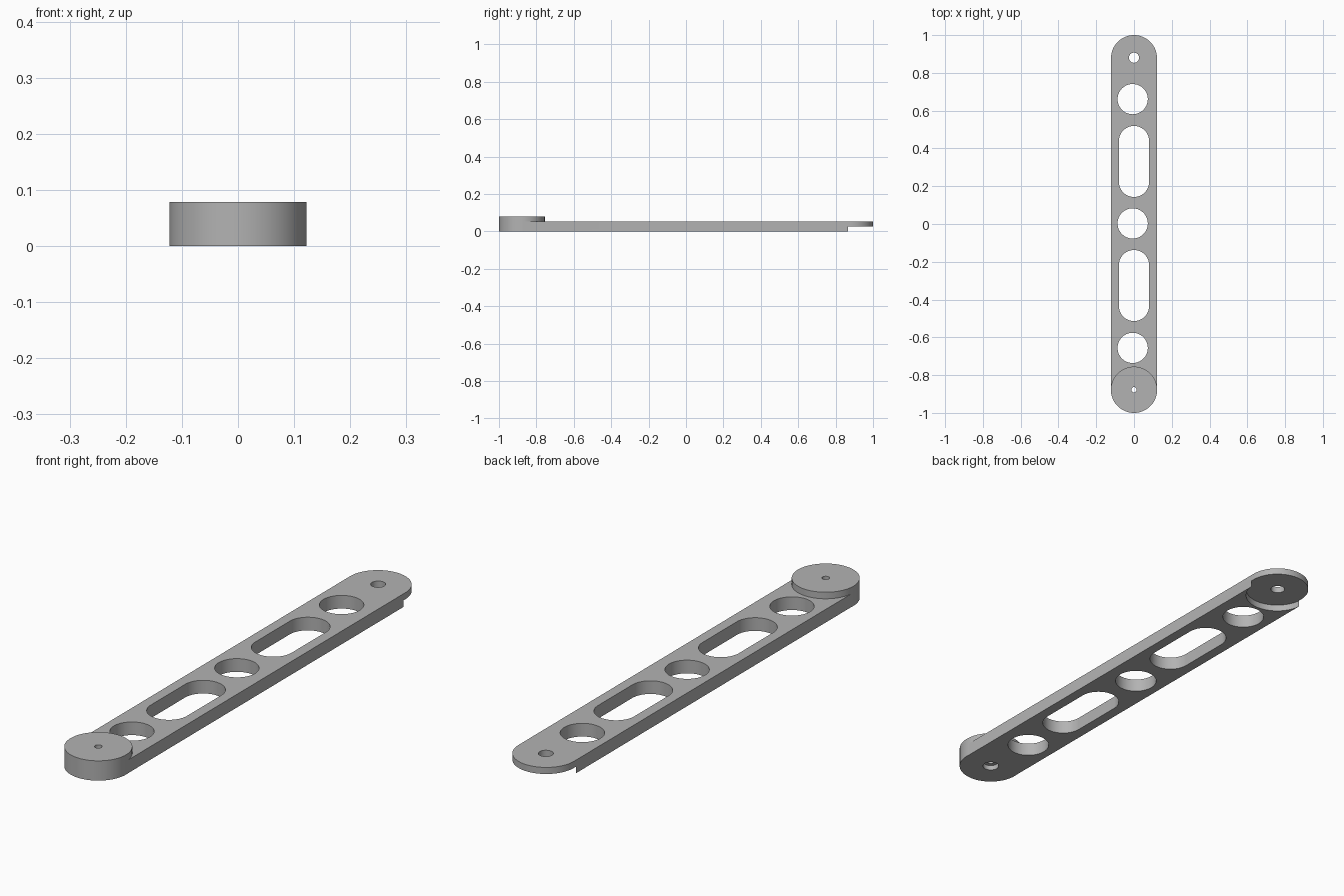
import bpy, bmesh, math

cube = bpy.data.objects.get("Cube")
if cube:
    bpy.data.objects.remove(cube, do_unlink=True)

# Main dimensions
STEP = 0.0262            # one third of the total height
END_Y = 0.8775           # pivot centre distance
BAR_R, BOSS_R = 0.1218, 0.1225

grey = bpy.data.materials.new("plain grey")
grey.use_nodes = True
colour = (0.45, 0.45, 0.45, 1)
grey.diffuse_color = colour
grey.node_tree.nodes["Principled BSDF"].inputs["Base Color"].default_value = colour


def capsule(name, r, y0, y1, z0, z1, x=0.0, n=48):
    """Upright round-ended prism; a plain cylinder when y0 == y1."""
    points = []
    for centre, start in ((y1, 0.0), (y0, math.pi)):
        count = n + 1 if y0 != y1 else n
        for i in range(count):
            a = start + math.pi * i / n
            points.append((x + r * math.cos(a), centre + r * math.sin(a), z0))
    bm = bmesh.new()
    face = bm.faces.new([bm.verts.new(p) for p in points])
    ext = bmesh.ops.extrude_face_region(bm, geom=[face])
    top = [v for v in ext["geom"] if isinstance(v, bmesh.types.BMVert)]
    bmesh.ops.translate(bm, verts=top, vec=(0, 0, z1 - z0))
    bmesh.ops.recalc_face_normals(bm, faces=bm.faces)
    mesh = bpy.data.meshes.new(name)
    bm.to_mesh(mesh)
    bm.free()
    mesh.materials.append(grey)
    obj = bpy.data.objects.new(name, mesh)
    bpy.context.collection.objects.link(obj)
    return obj


def combine(target, tool, operation):
    """Apply a boolean and discard the tool."""
    tool.hide_render = True
    mod = target.modifiers.new("boolean", 'BOOLEAN')
    mod.operation, mod.object, mod.solver = operation, tool, 'EXACT'
    bpy.context.view_layer.objects.active = target
    bpy.ops.object.modifier_apply(modifier=mod.name)
    bpy.data.objects.remove(tool, do_unlink=True)


# Flat round-ended bar with a raised boss at the front
arm = capsule("link_arm", BAR_R, -END_Y, 1 - BAR_R, 0, 2 * STEP)
combine(arm, capsule("boss", BOSS_R, -END_Y, -END_Y, 0, 3 * STEP), 'UNION')

# Half-lap recess under the back end
combine(arm, capsule("lap_cutter", BOSS_R, END_Y, END_Y, -0.1, STEP), 'DIFFERENCE')

# Round lightening holes
for y in (-0.656, 0.003, 0.661):
    combine(arm, capsule("hole_cutter", 0.08, y, y, -0.1, 0.2, x=-0.007), 'DIFFERENCE')

# Long lightening slots
for y in (-0.326, 0.331):
    combine(arm, capsule("slot_cutter", 0.08, y - 0.108, y + 0.108, -0.1, 0.2), 'DIFFERENCE')

# Pivot holes, with a counterbore under the boss
for y, r, top in ((END_Y + 0.003, 0.027, 0.2), (-END_Y, 0.014, 0.2), (-END_Y, 0.031, 0.02)):
    combine(arm, capsule("pivot_cutter", r, y, y, -0.1, top, n=20), 'DIFFERENCE')

# Smooth the round walls, keep the rims sharp
bpy.ops.object.select_all(action='DESELECT')
arm.select_set(True)
bpy.context.view_layer.objects.active = arm
bpy.ops.object.shade_smooth_by_angle(angle=math.radians(30))
